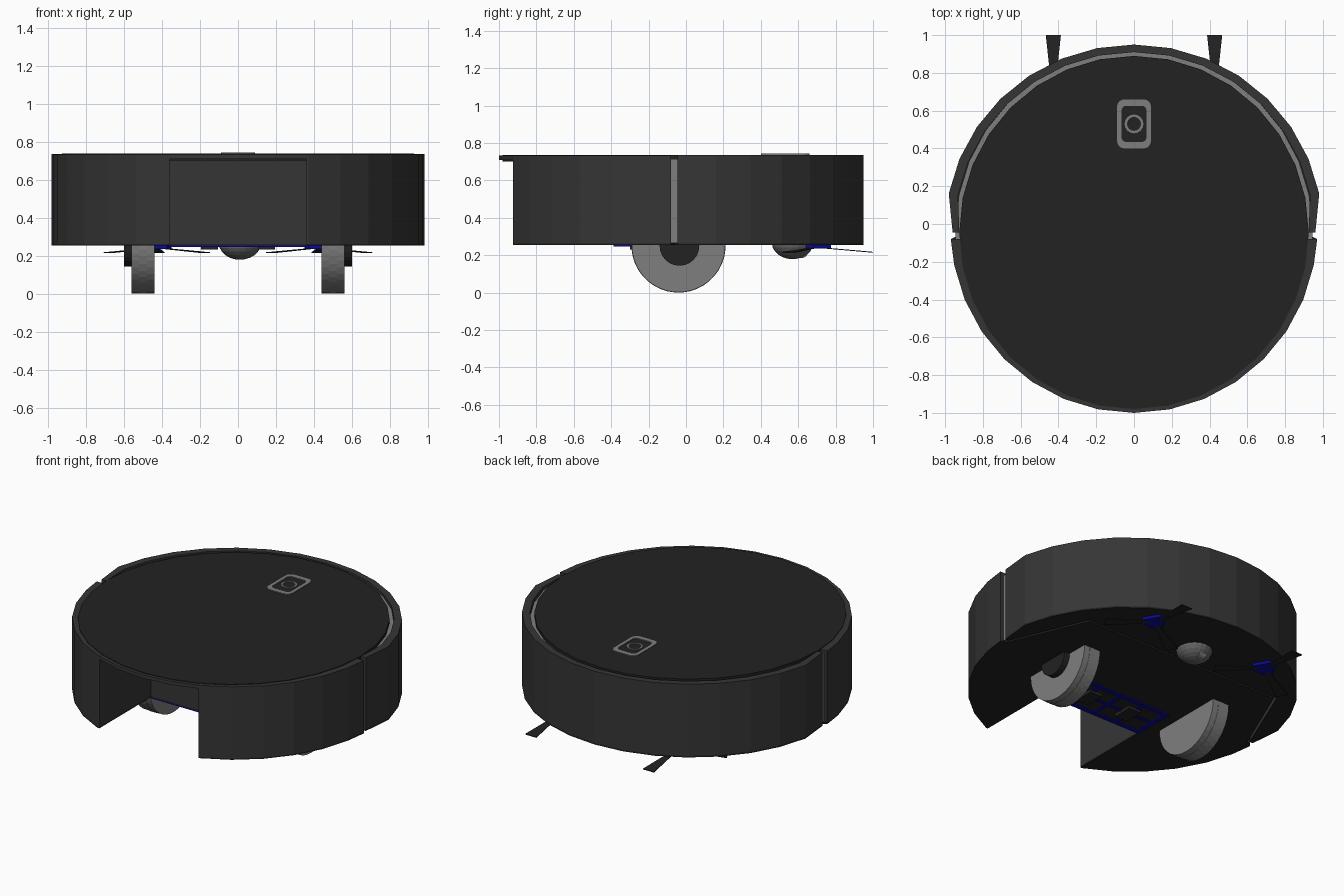
import bpy, bmesh, math
from mathutils import Matrix, Vector

if "Cube" in bpy.data.objects:
    bpy.data.objects.remove(bpy.data.objects["Cube"])


def material(name, rgb):
    m = bpy.data.materials.new(name)
    m.diffuse_color = (*rgb, 1)
    m.use_nodes = True
    m.node_tree.nodes["Principled BSDF"].inputs["Base Color"].default_value = m.diffuse_color
    return m


DARK = material("near black plastic", (0.016, 0.016, 0.016))
BODY = material("charcoal plastic", (0.036, 0.036, 0.036))
GREY = material("mid grey", (0.21, 0.21, 0.21))
BLUE = material("deep blue", (0.003, 0.003, 0.30))

CY = -0.03            # centre of the round body in y
STEP = math.tau / 32  # 32-sided body


def finish(name, bm, mat):
    bmesh.ops.recalc_face_normals(bm, faces=bm.faces)
    me = bpy.data.meshes.new(name)
    bm.to_mesh(me)
    bm.free()
    me.materials.append(mat)
    ob = bpy.data.objects.new(name, me)
    bpy.context.collection.objects.link(ob)
    return ob


def prism(name, pts, z0, z1, mat):
    bm = bmesh.new()
    face = bm.faces.new([bm.verts.new((x, y, z0)) for x, y in pts])
    ext = bmesh.ops.extrude_face_region(bm, geom=[face])["geom"]
    bmesh.ops.translate(bm, vec=(0, 0, z1 - z0),
                        verts=[v for v in ext if isinstance(v, bmesh.types.BMVert)])
    return finish(name, bm, mat)


def ring(name, outer, inner, z0, z1, mat):
    """Closed band between two outlines with equal point counts."""
    bm = bmesh.new()
    loops = [[bm.verts.new((x, y, z)) for x, y in pts]
             for pts, z in ((outer, z0), (outer, z1), (inner, z1), (inner, z0))]
    n = len(outer)
    for a, b in zip(loops, loops[1:] + loops[:1]):
        for i in range(n):
            j = (i + 1) % n
            bm.faces.new((a[i], a[j], b[j], b[i]))
    return finish(name, bm, mat)


def box(name, x0, x1, y0, y1, z0, z1, mat):
    return prism(name, [(x0, y0), (x1, y0), (x1, y1), (x0, y1)], z0, z1, mat)


def arc(rx, ry, i0, i1, cy=CY):
    return [(rx * math.cos(i * STEP), cy + ry * math.sin(i * STEP)) for i in range(i0, i1 + 1)]


def rounded(cx, cy, w, h, r, n=5):
    pts = []
    for k, (sx, sy) in enumerate(((1, 1), (-1, 1), (-1, -1), (1, -1))):
        for i in range(n):
            a = (k + i / (n - 1)) * math.pi / 2
            pts.append((cx + sx * (w - r) + r * math.cos(a), cy + sy * (h - r) + r * math.sin(a)))
    return pts


def cylinder_x(name, x0, x1, y, z, r, seg, mat, turn=0.0):
    bm = bmesh.new()
    bmesh.ops.create_cone(bm, cap_ends=True, segments=seg, radius1=r, radius2=r, depth=x1 - x0,
                          matrix=Matrix.Translation(((x0 + x1) / 2, y, z))
                          @ Matrix.Rotation(turn, 4, 'X') @ Matrix.Rotation(math.pi / 2, 4, 'Y'))
    return finish(name, bm, mat)


# Front body with the open dust bin bay
NX, NY = 0.36, -0.39
front = arc(0.97, 0.97, 17, 31)
left = [(-0.97, -0.08)] + [p for p in front if p[0] < -NX]
right = [p for p in front if p[0] > NX] + [(0.97, -0.08)]
bay = [(-NX, -0.925), (-NX, NY), (NX, NY), (NX, -0.925)]
prism("front_body", left + bay + right, 0.262, 0.71, BODY)
prism("front_floor", left + bay + right + [(0.93, -0.06), (0.715, 0.44), (-0.715, 0.44), (-0.93, -0.06)],
      0.254, 0.264, DARK)

# Top rim over the bay and the lid
rim = [(-0.97, -0.08)] + front + [(0.97, -0.08)]
prism("front_top_rim", rim, 0.71, 0.733, BODY)
prism("lid", arc(0.925, 0.935, 0, 31, -0.045), 0.70, 0.737, DARK)

# Grey core behind the bumper, seen in the seams and around the lid
prism("inner_core", [(0.945, -0.12)] + arc(0.945, 0.945, 0, 16) + [(-0.945, -0.12)], 0.266, 0.715, GREY)

# Rear bumper: half band with tucked-in ends, and its floor
outer = [(0.96, -0.045)] + arc(1.0, 0.98, 1, 15) + [(-0.96, -0.045)]
inner = [(0.925, -0.045)] + arc(0.95, 0.94, 1, 15) + [(-0.925, -0.045)]
prism("bumper", outer + inner[::-1], 0.264, 0.735, BODY)
prism("bumper_floor", outer + [(-0.94, -0.045), (-0.73, 0.455), (0.73, 0.455), (0.94, -0.045)],
      0.254, 0.264, DARK)

# Control button on the lid
ring("button_frame", rounded(0, 0.53, 0.09, 0.13, 0.04), rounded(0, 0.53, 0.066, 0.096, 0.025),
     0.73, 0.743, GREY)
ring("button_circle", rounded(0, 0.53, 0.05, 0.05, 0.05), rounded(0, 0.53, 0.037, 0.037, 0.037),
     0.73, 0.741, GREY)

# Drive wheels: three staggered tread bands, and a hub cap
for s, side in ((1, "right"), (-1, "left")):
    for k in range(3):
        a, b = sorted((s * (0.44 + 0.04 * k), s * (0.48 + 0.04 * k)))
        cylinder_x(f"{side}_wheel_tread_{k + 1}", a, b, -0.04, 0.252, 0.25 if k != 1 else 0.252,
                   40, GREY, (k % 2) * math.tau / 80)
    a, b = sorted((s * 0.555, s * 0.60))
    cylinder_x(f"{side}_wheel_hub", a, b, -0.035, 0.25, 0.106, 24, DARK)

# Main brush panel: blue frame, cross bars and dark guards
PX = 0.36
rect = lambda x0, x1, y0, y1: [(x0, y0), (x1, y0), (x1, y1), (x0, y1)]
ring("brush_frame", rect(-PX, PX, -0.388, -0.10), rect(-PX + 0.03, PX - 0.03, -0.36, -0.128),
     0.246, 0.262, BLUE)
for k in (-1, 0, 1):
    box(f"brush_cross_bar_{k + 2}", k * 0.17 - 0.012, k * 0.17 + 0.012, -0.37, -0.12, 0.248, 0.262, BLUE)
box("brush_long_bar", -0.34, 0.34, -0.255, -0.235, 0.249, 0.262, BLUE)
for k, x in enumerate((-0.15, 0.15)):
    box(f"brush_guard_{k + 1}", x - 0.045, x + 0.045, -0.30, -0.17, 0.232, 0.262, DARK)

# Caster ball with a small roller
bm = bmesh.new()
bmesh.ops.create_uvsphere(bm, u_segments=20, v_segments=12, radius=1,
                          matrix=Matrix.Translation((0.01, 0.57, 0.264)) @ Matrix.Diagonal((0.11, 0.11, 0.085, 1)))
finish("caster_ball", bm, material("caster grey", (0.13, 0.13, 0.13)))
cylinder_x("caster_roller", -0.02, 0.03, 0.62, 0.215, 0.03, 16, GREY)

# Side brushes: blue three-sided hub and three flared bristle arms
for s, side in ((1, "right"), (-1, "left")):
    c = Vector((s * 0.427, 0.70))
    hub = []
    for k in range(3):
        a = math.radians(90 + 120 * k)
        for d in (-0.3, 0.3):
            hub.append((c.x + 0.08 * math.cos(a + d), c.y + 0.08 * math.sin(a + d)))
    prism(f"{side}_side_brush_hub", hub, 0.236, 0.256, BLUE)
    for k in range(3):
        a = math.radians(90 + 120 * k)
        u, v = Vector((math.cos(a), math.sin(a))), Vector((-math.sin(a), math.cos(a)))
        pts = [c + u * 0.04 - v * 0.012, c + u * 0.30 - v * 0.04,
               c + u * 0.30 + v * 0.04, c + u * 0.04 + v * 0.012]
        arm = prism(f"{side}_side_brush_arm_{k + 1}", [tuple(p) for p in pts], 0.236, 0.241, DARK)
        for vert in arm.data.vertices:      # droop towards the tip
            r = (Vector(vert.co[:2]) - c).length
            vert.co.z -= 0.09 * max(0, r - 0.05)
